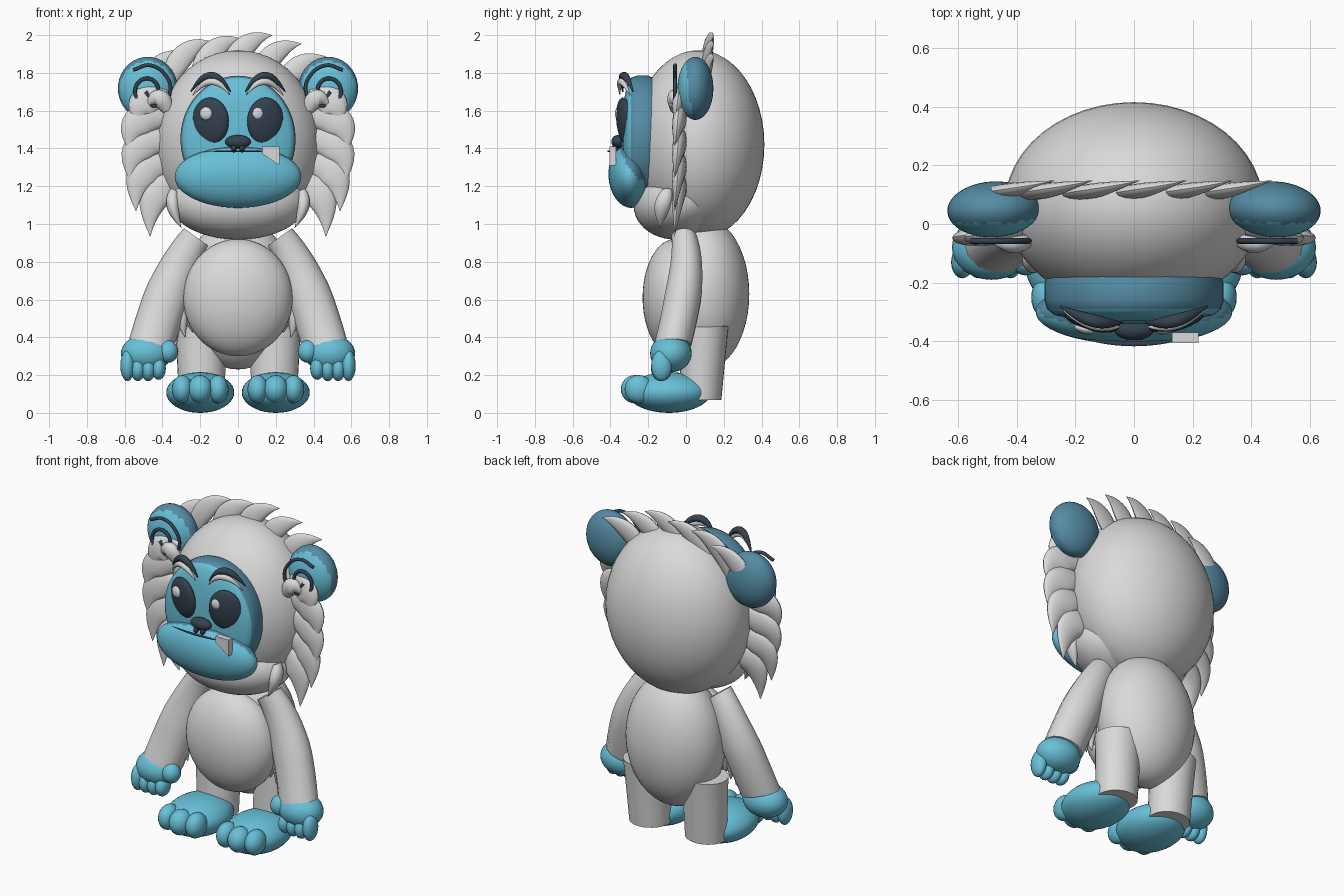
import bpy, bmesh
from math import sin, cos, pi, radians
from mathutils import Vector, Matrix

if "Cube" in bpy.data.objects:
    bpy.data.objects.remove(bpy.data.objects["Cube"])


def material(name, r, g, b):
    m = bpy.data.materials.new(name)
    m.use_nodes = True
    m.diffuse_color = (r, g, b, 1)
    m.node_tree.nodes["Principled BSDF"].inputs["Base Color"].default_value = (r, g, b, 1)
    return m


FUR = material("pale fur", 0.7, 0.7, 0.7)
BLUE = material("light blue skin", 0.14, 0.53, 0.69)
DEEP = material("deep blue skin", 0.09, 0.26, 0.37)
DARK = material("dark navy", 0.035, 0.055, 0.08)


def finish(name, bm, mats, rule=None, angle=40):
    """Turn a bmesh into a smooth object; faces matching the rule get the second material."""
    bmesh.ops.recalc_face_normals(bm, faces=bm.faces)
    bm.normal_update()
    if rule:
        for f in bm.faces:
            f.material_index = int(rule(f.normal))
    me = bpy.data.meshes.new(name)
    bm.to_mesh(me)
    bm.free()
    for m in mats:
        me.materials.append(m)
    ob = bpy.data.objects.new(name, me)
    bpy.context.collection.objects.link(ob)
    bpy.ops.object.select_all(action='DESELECT')
    ob.select_set(True)
    bpy.context.view_layer.objects.active = ob
    bpy.ops.object.shade_smooth_by_angle(angle=radians(angle))
    return ob


def ball(name, center, radii, mats=(FUR,), tilt=(0, 0, 0), rule=None, seg=32):
    bm = bmesh.new()
    rot = Matrix.Identity(4)
    for a, axis in zip(tilt, "XYZ"):
        rot = Matrix.Rotation(radians(a), 4, axis) @ rot
    mat = Matrix.Translation(center) @ rot @ Matrix.Diagonal((*radii, 1))
    bmesh.ops.create_uvsphere(bm, u_segments=seg, v_segments=seg // 2, radius=1, matrix=mat)
    return finish(name, bm, mats, rule)


def leaf(t):
    return sin(pi * (0.2 + 0.8 * t))


def arch(t):
    return 0.15 + sin(pi * t)


def loft(name, a, b, c, width, thick, shape=leaf, mat=FUR, steps=12, seg=14):
    """Tube along a curved path from a past b to c, flattened along y."""
    a, b, c = Vector(a), Vector(b), Vector(c)
    bm = bmesh.new()
    rings = []
    for i in range(steps + 1):
        t = i / steps
        p = a * (1 - t) ** 2 + b * 2 * t * (1 - t) + c * t * t
        d = (b - a) * (1 - t) + (c - b) * t
        side = Vector((d.z, 0, -d.x)).normalized()
        r = max(shape(t), 0.02)
        rings.append([bm.verts.new(p + side * width * r * cos(2 * pi * k / seg)
                                   + Vector((0, thick * r * sin(2 * pi * k / seg), 0)))
                      for k in range(seg)])
    for lo, hi in zip(rings, rings[1:]):
        for k in range(seg):
            bm.faces.new((lo[k], lo[k - 1], hi[k - 1], hi[k]))
    bm.faces.new(rings[0])
    bm.faces.new(rings[-1])
    return finish(name, bm, [mat])


# Head, jaw and torso
ball("head", (0, 0.065, 1.42), (0.44, 0.35, 0.5), seg=48)
ball("jaw", (0, -0.03, 1.12), (0.365, 0.25, 0.2), tilt=(12, 0, 0), seg=48)
ball("torso", (0, 0.1, 0.63), (0.3, 0.235, 0.4), seg=48)
ball("belly", (0, -0.06, 0.61), (0.29, 0.17, 0.31), seg=48)

# Face: domed oval with a deeper coloured rim
bm = bmesh.new()
rings = []
for scale, y in ((0.9, -0.12), (1, -0.2), (1, -0.26), (0.97, -0.29), (0.89, -0.31), (0.6, -0.33), (0.2, -0.34)):
    rings.append([bm.verts.new((0.305 * scale * cos(k * pi / 24), y, 1.45 + 0.335 * scale * sin(k * pi / 24)))
                  for k in range(48)])
for lo, hi in zip(rings, rings[1:]):
    for k in range(48):
        bm.faces.new((lo[k], lo[k - 1], hi[k - 1], hi[k]))
bm.faces.new(rings[0])
bm.faces.new(rings[-1])
finish("face", bm, [BLUE, DEEP], lambda n: n.y > -0.6, 60)

# Muzzle, mouth, nose
ball("muzzle", (0, -0.3, 1.25), (0.335, 0.11, 0.165), (BLUE, DEEP), (6, 0, 0),
     lambda n: n.z + 0.6 * n.y > 0.5, 48)
loft("mouth_line", (-0.18, -0.39, 1.385), (0, -0.425, 1.385), (0.18, -0.39, 1.385), 0.004, 0.008, arch, DARK)
ball("nose", (0, -0.36, 1.435), (0.068, 0.035, 0.036), (DARK,))
for s in (1, -1):
    ball("nostril", (s * 0.022, -0.375, 1.4), (0.014, 0.02, 0.022), (DARK,), seg=12)

# Single crooked tooth
bm = bmesh.new()
quad = [bm.verts.new((x, -0.405, z)) for x, z in ((0.13, 1.41), (0.22, 1.41), (0.22, 1.31), (0.13, 1.37))]
f = bm.faces.new(quad)
ext = bmesh.ops.extrude_face_region(bm, geom=[f])
bmesh.ops.translate(bm, vec=(0, 0.035, 0), verts=[v for v in ext["geom"] if isinstance(v, bmesh.types.BMVert)])
finish("tooth", bm, [FUR])

SIDE_ROOTS = ((0.38, 1.66), (0.38, 1.57), (0.38, 1.44), (0.38, 1.31), (0.33, 1.2))
SIDE_TIPS = ((0.53, 1.53), (0.575, 1.39), (0.57, 1.23), (0.54, 1.07), (0.465, 0.935))
SPIRAL = ((0.555, 1.815), (0.465, 1.84), (0.375, 1.775), (0.36, 1.7), (0.4, 1.64), (0.49, 1.635),
          (0.545, 1.7), (0.487, 1.77), (0.423, 1.72), (0.455, 1.665), (0.49, 1.7))

for s, tag in ((1, "left"), (-1, "right")):
    # Eyes with highlights, double arched brows
    ball(tag + "_eye", (s * 0.145, -0.325, 1.545), (0.1, 0.036, 0.125), (DARK,), (5, 0, s * 16))
    ball(tag + "_eye_highlight", (s * 0.14 - 0.03, -0.358, 1.585), (0.035, 0.016, 0.035), (FUR,), (0, 0, s * 16), seg=16)
    loft(tag + "_brow_line", (s * 0.04, -0.335, 1.7), (s * 0.14, -0.35, 1.87), (s * 0.25, -0.28, 1.7),
         0.018, 0.02, arch, DARK)
    loft(tag + "_brow", (s * 0.045, -0.35, 1.685), (s * 0.14, -0.365, 1.825), (s * 0.24, -0.295, 1.68),
         0.016, 0.015, arch)

    # Ear, paler on its front, with a spiral line
    ball(tag + "_ear", (s * 0.478, 0.05, 1.718), (0.158, 0.095, 0.167), (BLUE, DEEP), (0, 0, -s * 3),
         lambda n: n.y + 0.3 * n.z > -0.5, 40)
    cu = bpy.data.curves.new(tag + "_ear_spiral", 'CURVE')
    cu.dimensions = '3D'
    cu.bevel_depth = 0.01
    cu.bevel_resolution = 2
    sp = cu.splines.new('BEZIER')
    sp.bezier_points.add(len(SPIRAL) - 1)
    for bp, (x, z) in zip(sp.bezier_points, SPIRAL):
        bp.co = (s * x, -0.058, z)
        bp.handle_left_type = bp.handle_right_type = 'AUTO'
    cu.materials.append(DARK)
    bpy.context.collection.objects.link(bpy.data.objects.new(tag + "_ear_spiral", cu))

    # Side mane and cheek tufts
    for (rx, rz), (tx, tz) in zip(SIDE_ROOTS, SIDE_TIPS):
        loft(tag + "_mane_tuft", (s * rx, -0.02, rz), (s * (tx + 0.02), -0.04, rz + 0.01), (s * tx, -0.06, tz),
             0.085, 0.035)
    loft(tag + "_ear_tuft", (s * 0.37, -0.06, 1.6), (s * 0.42, -0.07, 1.72), (s * 0.485, -0.06, 1.62), 0.05, 0.035)
    loft(tag + "_cheek_tuft", (s * 0.335, -0.1, 1.18), (s * 0.37, -0.13, 1.1), (s * 0.3, -0.14, 0.98), 0.035, 0.045)

    # Arm with elbow fluff
    loft(tag + "_arm", (s * 0.22, -0.01, 0.93), (s * 0.35, 0.03, 0.75), (s * 0.46, -0.07, 0.36),
         0.12, 0.1, lambda t: 0.68 + 0.32 * min(1, t * 1.6))
    for i in range(4):
        x = 0.37 - 0.04 * i
        z = 0.35 + 0.025 * i
        loft(tag + "_arm_tuft", (s * (x - 0.01), -0.02, z + 0.22), (s * (x + 0.02), -0.03, z + 0.1),
             (s * (x - 0.01), -0.03, z), 0.034, 0.035)

    # Hand, fingers and thumb
    ball(tag + "_palm", (s * 0.485, -0.08, 0.315), (0.135, 0.11, 0.1), (BLUE,))
    ball(tag + "_thumb", (s * 0.37, -0.12, 0.325), (0.054, 0.055, 0.06), (BLUE,), seg=20)
    for x, z, h in ((0.42, 0.235, 0.06), (0.475, 0.23, 0.062), (0.53, 0.23, 0.062), (0.585, 0.25, 0.082)):
        ball(tag + "_finger", (s * x, -0.13, z), (0.038, 0.055, h), (BLUE,), seg=20)

    # Leg, foot and toes
    loft(tag + "_leg", (s * 0.2, 0.1, 0.46), (s * 0.195, 0.09, 0.3), (s * 0.19, 0.075, 0.07),
         0.135, 0.125, lambda t: 1 - 0.1 * t, seg=28)
    ball(tag + "_foot", (s * 0.2, -0.09, 0.108), (0.18, 0.22, 0.108), (BLUE,), seg=40)
    for x, y, r in ((0.105, -0.255, 0.055), (0.2, -0.27, 0.065), (0.295, -0.25, 0.055)):
        ball(tag + "_toe", (s * x, y, 0.125), (r, 0.075, 0.075), (BLUE,), seg=24)

# Crest of swept tufts over the crown
for x, z in ((-0.27, 1.905), (-0.14, 1.965), (0.02, 1.98), (0.18, 2.0), (0.335, 1.955), (0.47, 1.885)):
    root_z = 1.9 - 0.75 * (x - 0.15) ** 2 - 0.05
    loft("crest_tuft", (x - 0.24, 0.1, root_z - 0.06), (x - 0.16, 0.11, z - 0.01), (x, 0.148, z - 0.001),
         0.06, 0.025)
